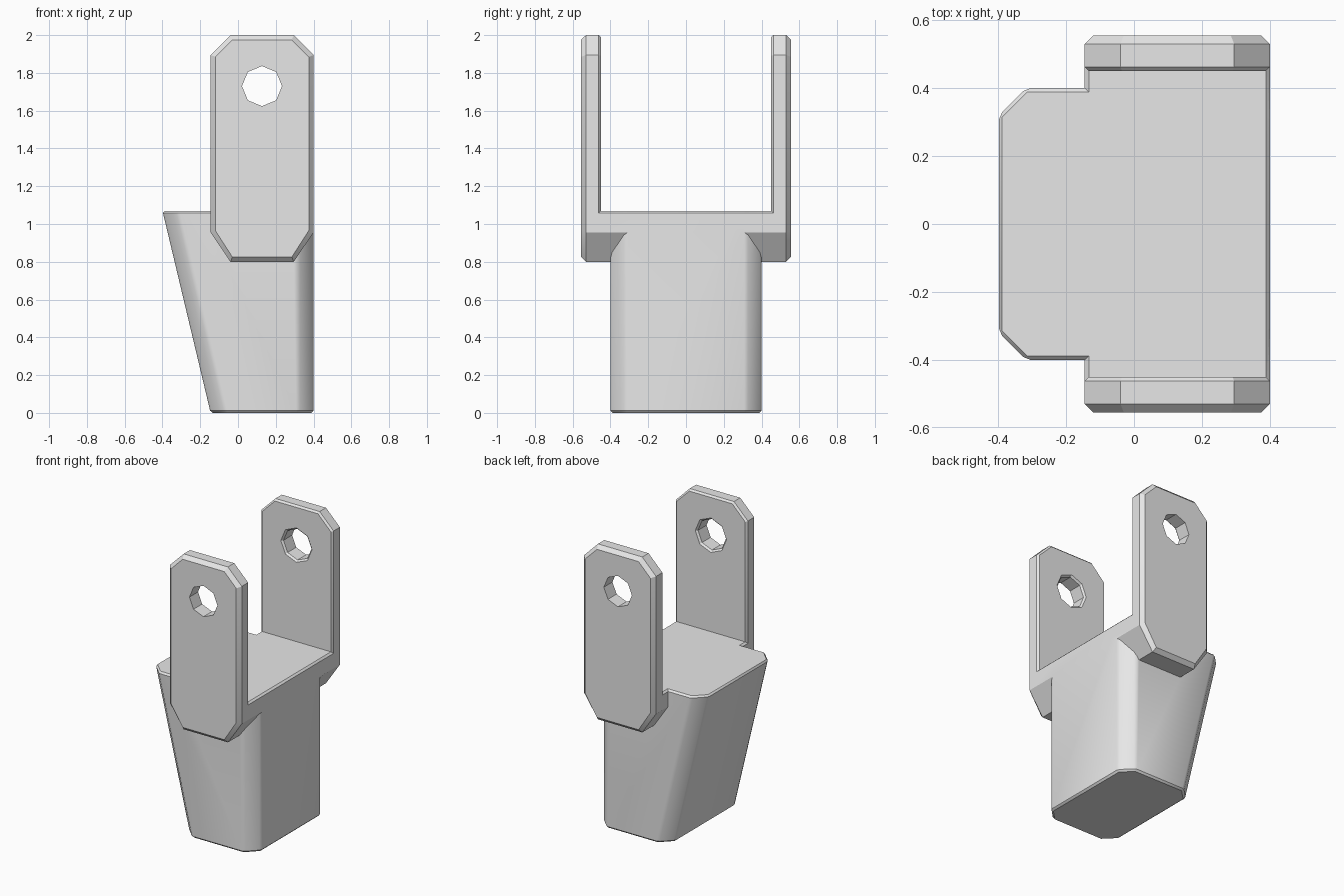
import bpy, bmesh, math

cube = bpy.data.objects.get("Cube")
if cube:
    bpy.data.objects.remove(cube, do_unlink=True)

grey = bpy.data.materials.new("plain_grey")
grey.use_nodes = True
colour = (0.8, 0.8, 0.8, 1)
grey.diffuse_color = colour
grey.node_tree.nodes["Principled BSDF"].inputs["Base Color"].default_value = colour

X0, X1, HALF, DECK = -0.145, 0.4, 0.4, 1.07
CUT, EDGE = 0.08, 0.012          # corner chamfer and small edge bevel
HOLE = (0.127, 1.73)


def loft(name, rings, closed=False):
    """Skin a list of equal rings, capped at the ends or closed on itself."""
    bm = bmesh.new()
    loops = [[bm.verts.new(p) for p in ring] for ring in rings]
    pairs = list(zip(loops, loops[1:]))
    if closed:
        pairs.append((loops[-1], loops[0]))
    else:
        bm.faces.new(loops[0])
        bm.faces.new(loops[-1])
    for a, b in pairs:
        for i in range(len(a)):
            j = (i + 1) % len(a)
            bm.faces.new((a[i], a[j], b[j], b[i]))
    bmesh.ops.recalc_face_normals(bm, faces=bm.faces)
    mesh = bpy.data.meshes.new(name)
    bm.to_mesh(mesh)
    bm.free()
    mesh.materials.append(grey)
    obj = bpy.data.objects.new(name, mesh)
    bpy.context.collection.objects.link(obj)
    return obj


def select(obj):
    bpy.ops.object.select_all(action="DESELECT")
    obj.select_set(True)
    bpy.context.view_layer.objects.active = obj


def body_ring(left, z):
    h, c = HALF, CUT
    return [(x, y, z) for x, y in (
        (X1, c - h), (X1, h - c), (X1 - c, h), (left + c, h),
        (left, h - c), (left, c - h), (left + c, -h), (X1 - c, -h))]


def ear_ring(y, inset):
    """Plate outline with cut corners, shrunk by inset."""
    l, r, b, t = X0 + inset, X1 - inset, 0.8 + inset, 2 - inset
    k = 0.59 * inset
    c, low = 0.105 - k, 0.155 - k
    return [(x, y, z) for x, z in (
        (r, t - c), (r - c, t), (l + c, t), (l, t - c),
        (l, b + low), (l + c, b), (r - c, b), (r, b + low))]


def hole_ring(y, radius):
    return [(HOLE[0] + radius * math.cos(i * math.pi / 4), y,
             HOLE[1] + radius * math.sin(i * math.pi / 4)) for i in range(8)]


# Tapered body with chamfered corners and a fine bevel
body = loft("tapered_body", [body_ring(X0, 0), body_ring(-HALF, DECK)])
bevel = body.modifiers.new("edge_bevel", "BEVEL")
bevel.width = EDGE
bevel.segments = 1
bevel.limit_method = "ANGLE"
bevel.angle_limit = math.radians(30)

# Cross block that carries the two ears
outline = [(X1, DECK - EDGE), (X1, 0.955), (X1 - 0.105, 0.8), (X0 + 0.105, 0.8),
           (X0, 0.955), (X0, DECK - EDGE), (X0 + EDGE, DECK), (X1 - EDGE, DECK)]
block = loft("cross_block", [[(x, y, z) for x, z in outline] for y in (-0.5, 0.5)])

# Merge the block into the body so that the deck is one surface
union = body.modifiers.new("merge_block", "BOOLEAN")
union.operation = "UNION"
union.solver = "EXACT"
union.object = block
select(body)
for name in ("edge_bevel", "merge_block"):
    bpy.ops.object.modifier_apply(modifier=name)
bpy.data.objects.remove(block, do_unlink=True)
bpy.ops.object.shade_smooth_by_angle(angle=math.radians(30))

# Ears: bevelled plates pierced by an eight-sided pin hole
inner, outer, rim, bore = 0.45, 0.555, 0.025, 0.106
for name, side in (("front_ear", -1), ("rear_ear", 1)):
    ear = loft(name, [
        ear_ring(side * outer, rim), ear_ring(side * (outer - rim), 0),
        ear_ring(side * (inner + EDGE), 0), ear_ring(side * inner, EDGE),
        hole_ring(side * inner, bore + EDGE), hole_ring(side * (inner + EDGE), bore),
        hole_ring(side * outer, bore)], closed=True)
    select(ear)
    bpy.ops.object.shade_smooth_by_angle(angle=math.radians(30))
